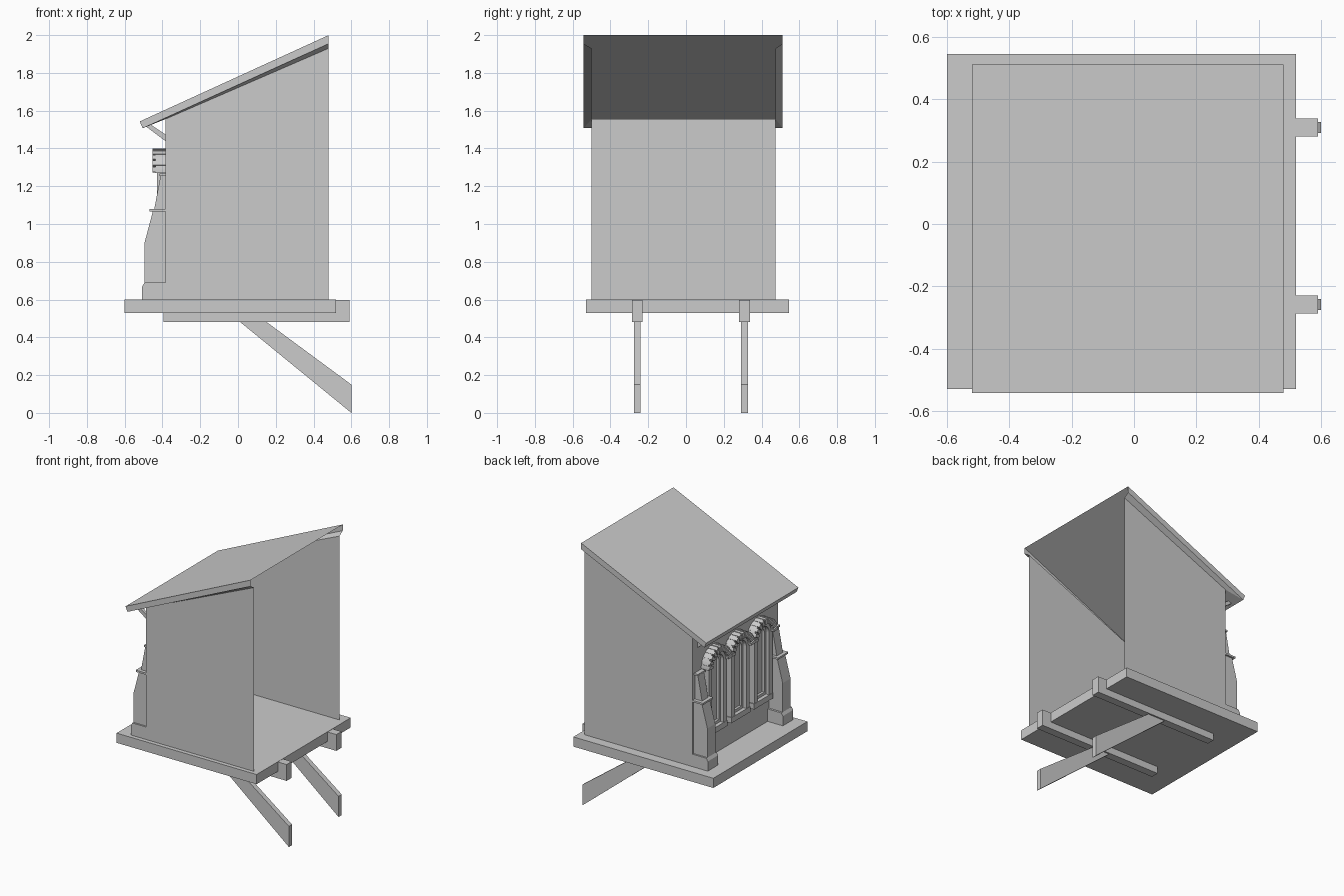
import bpy
import bmesh
import math

if "Cube" in bpy.data.objects:
    bpy.data.objects.remove(bpy.data.objects["Cube"], do_unlink=True)

grey = bpy.data.materials.new("plain_grey")
grey.use_nodes = True
GREY = (0.6, 0.6, 0.6, 1)
grey.diffuse_color = GREY
for node in grey.node_tree.nodes:
    if node.type == 'BSDF_PRINCIPLED':
        node.inputs["Base Color"].default_value = GREY

WALL = -0.385            # window wall plane
EAST = 0.48              # open side
Y0, Y1 = -0.50, 0.475    # side walls
MID = (Y0 + Y1) / 2
FLOOR = 0.6


def finish(name, bm):
    mesh = bpy.data.meshes.new(name)
    bm.to_mesh(mesh)
    bm.free()
    mesh.materials.append(grey)
    obj = bpy.data.objects.new(name, mesh)
    bpy.context.collection.objects.link(obj)
    return obj


def sheet(name, quads):
    """Open surface from a few quads."""
    bm = bmesh.new()
    for quad in quads:
        bm.faces.new([bm.verts.new(p) for p in quad])
    bmesh.ops.remove_doubles(bm, verts=bm.verts, dist=1e-5)
    return finish(name, bm)


def prism(name, outline, axis, a, b):
    """Extrude an outline: (x, z) along y, or (y, z) along x."""
    bm = bmesh.new()

    def place(p, t):
        return (p[0], t, p[1]) if axis == 'y' else (t, p[0], p[1])

    low = [bm.verts.new(place(p, a)) for p in outline]
    high = [bm.verts.new(place(p, b)) for p in outline]
    bm.faces.new(low)
    bm.faces.new(high[::-1])
    n = len(outline)
    for i in range(n):
        j = (i + 1) % n
        bm.faces.new((low[j], low[i], high[i], high[j]))
    bmesh.ops.recalc_face_normals(bm, faces=bm.faces)
    return finish(name, bm)


def box(name, x, y, z):
    outline = [(x[0], z[0]), (x[1], z[0]), (x[1], z[1]), (x[0], z[1])]
    return prism(name, outline, 'y', *y)


def arc(yc, zc, r, start=0.0, end=math.pi, steps=16):
    return [(yc + r * math.cos(start + (end - start) * i / steps),
             zc + r * math.sin(start + (end - start) * i / steps))
            for i in range(steps + 1)]


def arch(name, yc, spring, foot, outer, inner, depth):
    """Raised arched band on the window wall."""
    out, inn = arc(yc, spring, outer), arc(yc, spring, inner)
    if foot < spring:
        out = [(yc + outer, foot)] + out + [(yc - outer, foot)]
        inn = [(yc + inner, foot)] + inn + [(yc - inner, foot)]
    return prism(name, out + inn[::-1], 'x', WALL - depth, WALL)


# Floor slab
box("floor_slab", (-0.6, 0.52), (-0.53, 0.545), (0.53, FLOOR))

# Thin walls, open on the tall side
LOW, HIGH = 1.555, 1.93
sheet("walls", [
    [(WALL, Y0, FLOOR), (EAST, Y0, FLOOR), (EAST, Y0, HIGH), (WALL, Y0, LOW)],
    [(EAST, Y1, FLOOR), (WALL, Y1, FLOOR), (WALL, Y1, LOW), (EAST, Y1, HIGH)],
    [(WALL, Y1, FLOOR), (WALL, Y0, FLOOR), (WALL, Y0, LOW), (WALL, Y1, LOW)],
])

# Roof shell: top, fascias and sloping soffits
R0, R1 = -0.542, 0.512
rows = [(Y0, 0), (R0, 1), (R0, 2), (R1, 2), (R1, 1), (Y1, 0)]
west_xz = [(WALL, LOW), (-0.505, 1.507), (-0.52, 1.543)]
east_xz = [(EAST, HIGH), (EAST, 1.955), (EAST, 2.0)]
west = [(west_xz[k][0], y, west_xz[k][1]) for y, k in rows]
east = [(east_xz[k][0], y, east_xz[k][1]) for y, k in rows]
roof = [[west[i], east[i], east[i + 1], west[i + 1]] for i in range(5)]
roof.append([west[1], west[2], west[3], west[4]])
roof.append([west[0], west[1], west[4], west[5]])
sheet("roof", roof)

# Floor beams and diagonal braces
for side, yc in (("front", -0.258), ("back", 0.31)):
    box(side + "_beam", (-0.395, 0.59), (yc - 0.029, yc + 0.029), (0.48, 0.598))
    prism(side + "_brace", [(0.01, 0.482), (0.6, 0), (0.6, 0.15), (0.15, 0.482)],
          'y', yc - 0.018, yc + 0.018)

# Eave struts
for i, yc in enumerate((-0.46, -0.165, 0.125, 0.405)):
    prism(f"eave_strut_{i + 1}",
          [(WALL, 1.44), (WALL, 1.475), (-0.46, 1.525), (-0.49, 1.518)],
          'y', yc - 0.011, yc + 0.011)

# Stepped buttresses at both ends of the window wall
base = [(WALL, FLOOR), (-0.507, FLOOR), (-0.507, 0.67), (-0.495, 0.69), (WALL, 0.69)]
shaft = [(WALL, 0.69), (-0.495, 0.69), (-0.495, 0.9), (-0.45, 1.07), (WALL, 1.07)]
ledge = [(WALL, 1.067), (-0.468, 1.067), (-0.468, 1.08), (WALL, 1.08)]
upper = [(WALL, 1.08), (-0.443, 1.08), (-0.41, 1.255), (WALL, 1.255)]
cap = [(WALL, 1.255), (-0.416, 1.255), (-0.416, 1.268), (WALL, 1.268)]
for side, s in (("front", -1), ("back", 1)):
    for part, outline, near, far in (("base", base, 0.37, 0.4875),
                                     ("shaft", shaft, 0.385, 0.475),
                                     ("ledge", ledge, 0.37, 0.4875),
                                     ("upper", upper, 0.392, 0.462),
                                     ("cap", cap, 0.385, 0.47)):
        prism(f"{side}_buttress_{part}", outline, 'y', MID + s * near, MID + s * far)

# Three arched windows with toothed hoods
SPRING, SILL = 1.27, 0.81
TEETH = 11
for i in range(3):
    yc = MID + (i - 1) * 0.26
    tag = f"window_{i + 1}_"
    arch(tag + "hood", yc, SPRING, SPRING, 0.127, 0.09, 0.052)
    for t in range(TEETH):
        a = math.pi * (t + 0.15) / TEETH
        b = math.pi * (t + 0.85) / TEETH
        block = arc(yc, SPRING, 0.13, a, b, 2) + arc(yc, SPRING, 0.088, a, b, 2)[::-1]
        prism(f"{tag}tooth_{t + 1}", block, 'x', WALL - 0.068, WALL)
    arch(tag + "frame", yc, SPRING, SILL, 0.102, 0.066, 0.043)
    arch(tag + "sash", yc, SPRING, SILL, 0.066, 0.048, 0.018)
    box(tag + "sill", (WALL - 0.045, WALL), (yc - 0.108, yc + 0.108), (SILL - 0.03, SILL + 0.01))
    box(tag + "bottom_rail", (WALL - 0.018, WALL), (yc - 0.066, yc + 0.066), (SILL, SILL + 0.03))
